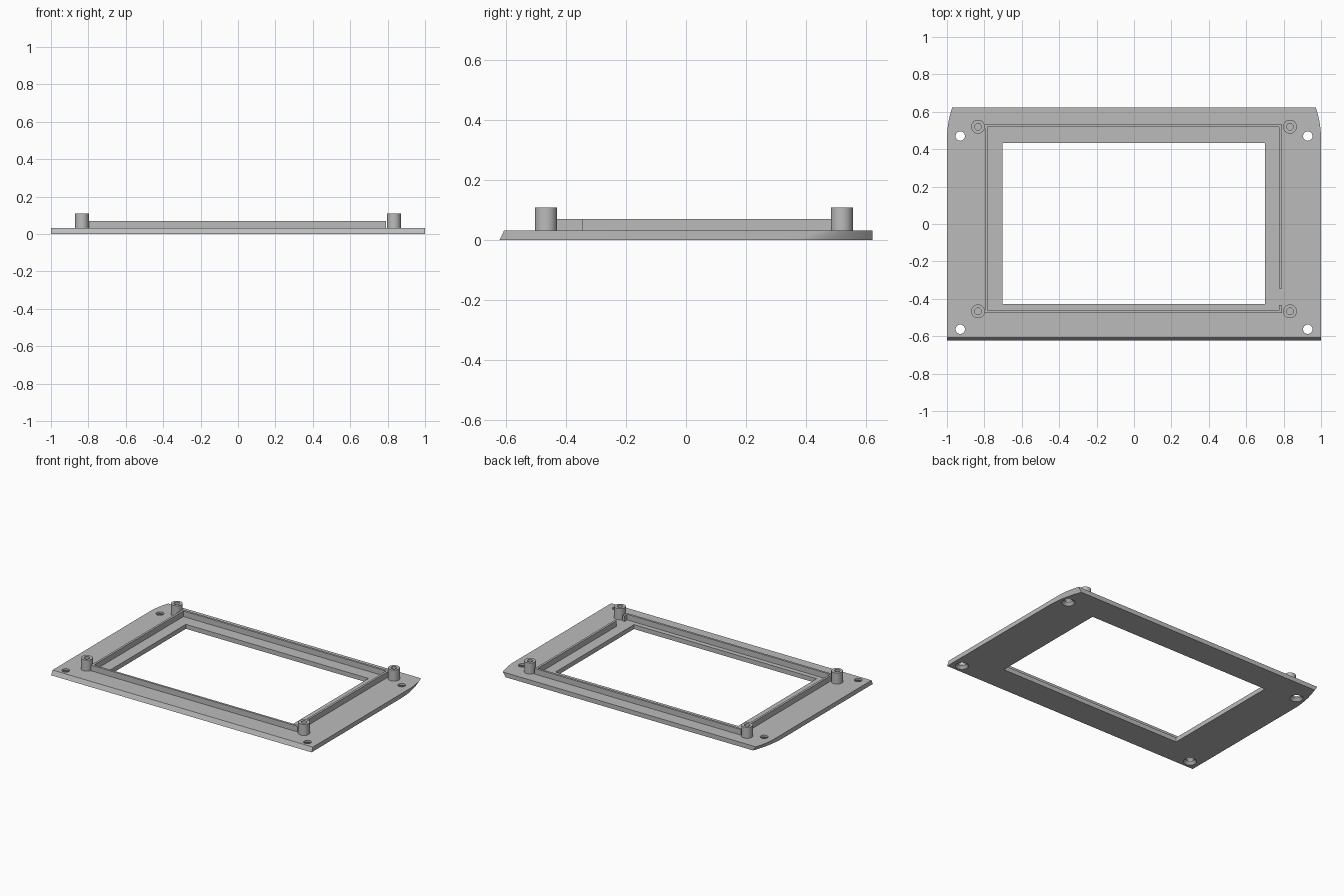
import bpy, bmesh, math

cube = bpy.data.objects.get("Cube")
if cube:
    bpy.data.objects.remove(cube, do_unlink=True)

grey = bpy.data.materials.new("plain_grey")
grey.use_nodes = True
grey.diffuse_color = (0.5, 0.5, 0.5, 1)
grey.node_tree.nodes["Principled BSDF"].inputs["Base Color"].default_value = (0.5, 0.5, 0.5, 1)

PLATE = 0.031   # plate thickness
RIM = 0.07      # top of the raised rim
POST = 0.108    # top of the posts


def make(name, bm):
    bmesh.ops.recalc_face_normals(bm, faces=bm.faces)
    mesh = bpy.data.meshes.new(name)
    bm.to_mesh(mesh)
    bm.free()
    mesh.materials.append(grey)
    obj = bpy.data.objects.new(name, mesh)
    bpy.context.collection.objects.link(obj)
    return obj


def loft(name, rings):
    """Closed solid through matching rings of points."""
    bm = bmesh.new()
    loops = [[bm.verts.new(p) for p in ring] for ring in rings]
    for a, b in zip(loops, loops[1:]):
        for i in range(len(a)):
            j = (i + 1) % len(a)
            bm.faces.new((a[i], a[j], b[j], b[i]))
    bm.faces.new(loops[0][::-1])
    bm.faces.new(loops[-1])
    return make(name, bm)


def box(name, x0, x1, y0, y1, z0, z1):
    return loft(name, [[(x0, y0, z), (x1, y0, z), (x1, y1, z), (x0, y1, z)] for z in (z0, z1)])


def turned(name, x, y, profile, n=32):
    """Round solid from (radius, height) steps."""
    return loft(name, [[(x + r * math.cos(2 * math.pi * i / n),
                         y + r * math.sin(2 * math.pi * i / n), z) for i in range(n)]
                       for r, z in profile])


def cut(obj, cutter):
    cutter.hide_render = True
    mod = obj.modifiers.new("cut", 'BOOLEAN')
    mod.operation = 'DIFFERENCE'
    mod.solver = 'EXACT'
    mod.object = cutter
    bpy.context.view_layer.objects.active = obj
    bpy.ops.object.modifier_apply(modifier=mod.name)
    bpy.data.objects.remove(cutter, do_unlink=True)


def smooth(obj):
    bpy.ops.object.select_all(action='DESELECT')
    obj.select_set(True)
    bpy.context.view_layer.objects.active = obj
    bpy.ops.object.shade_smooth_by_angle(angle=math.radians(30))


def outline(z, front, start, inset, back=0.622, steps=12):
    """Plate outline whose sides curve inwards towards the back."""
    side = [(1.0, front, z)]
    for i in range(steps + 1):
        t = i / steps
        side.append((1 - inset * t * t, start + (back - start) * t, z))
    return side + [(-x, y, h) for x, y, h in reversed(side)]


# Face plate with sloped front edge, window and countersunk screw holes
plate = loft("face_plate", [outline(0, -0.622, 0.36, 0.05),
                            outline(PLATE, -0.607, 0.455, 0.028)])
cut(plate, box("window_cutter", -0.703, 0.70, -0.429, 0.432, -0.1, 0.1))
for x in (-0.929, 0.929):
    for y in (-0.563, 0.47):
        cut(plate, turned("screw_cutter", x, y,
                          [(0.042, -0.01), (0.042, 0), (0.025, 0.018), (0.025, 0.1)]))
smooth(plate)

# Raised rim as one bent strip, leaving a gap near the front left corner
X0, X1, Y0, Y1, W = -0.797, 0.79, -0.477, 0.533, 0.015
GAP0, GAP1 = -0.432, -0.345
path = [(X1, GAP1), (X1, Y1), (X0, Y1), (X0, Y0), (X1, Y0), (X1, GAP0),
        (X1 - W, GAP0), (X1 - W, Y0 + W), (X0 + W, Y0 + W), (X0 + W, Y1 - W),
        (X1 - W, Y1 - W), (X1 - W, GAP1)]
loft("raised_rim", [[(x, y, z) for x, y in path] for z in (PLATE - 0.002, RIM)])

# Hollow corner posts
for side, x in (("right", -0.834), ("left", 0.834)):
    for end, y in (("front", -0.467), ("back", 0.52)):
        post = turned(f"{end}_{side}_post", x, y, [(0.037, PLATE - 0.002), (0.037, POST)])
        cut(post, turned("bore_cutter", x, y, [(0.018, PLATE + 0.002), (0.018, POST + 0.05)]))
        smooth(post)
